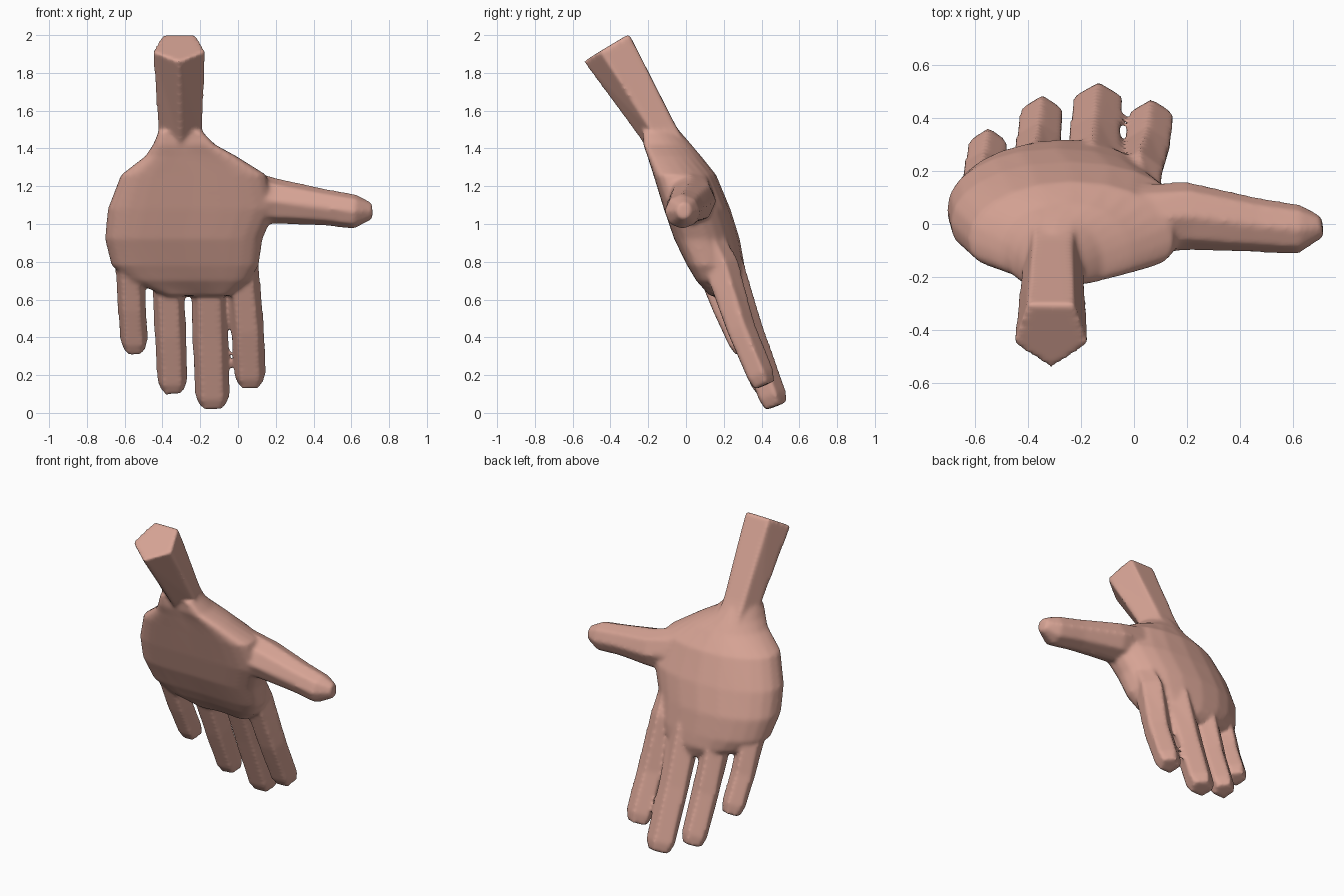
import bpy, bmesh, math
from mathutils import Vector

if "Cube" in bpy.data.objects:
    bpy.data.objects.remove(bpy.data.objects["Cube"])

skin = bpy.data.materials.new("skin")
skin.diffuse_color = (0.68, 0.37, 0.30, 1)
skin.use_nodes = True
skin.node_tree.nodes["Principled BSDF"].inputs["Base Color"].default_value = skin.diffuse_color

bm = bmesh.new()


def loft(rings):
    """Skin a list of equal-sized rings and cap both ends."""
    vs = [[bm.verts.new(p) for p in r] for r in rings]
    n = len(vs[0])
    faces = [bm.faces.new(vs[0]), bm.faces.new(vs[-1])]
    for a, b in zip(vs, vs[1:]):
        for i in range(n):
            j = (i + 1) % n
            faces.append(bm.faces.new((a[i], a[j], b[j], b[i])))
    bmesh.ops.recalc_face_normals(bm, faces=faces)


def tube(path, side, ridge, n=5):
    """path: (x, y, z, side radius, ridge radius); one corner points to ridge."""
    pts = [Vector(p[:3]) for p in path]
    side = Vector(side)
    rings = []
    for i, p in enumerate(path):
        t = (pts[min(i + 1, len(pts) - 1)] - pts[max(i - 1, 0)]).normalized()
        s = (side - t * side.dot(t)).normalized()
        r = s.cross(t)
        if r.dot(Vector(ridge)) < 0:
            r = -r
        ang = [math.pi / 2 + 2 * math.pi * k / n for k in range(n)]
        rings.append([pts[i] + s * p[3] * math.cos(a) + r * p[4] * math.sin(a) for a in ang])
    loft(rings)


# palm: z, x min, x max, y front, y back
palm = []
for z, x0, x1, y0, y1 in [(1.49, -0.42, -0.19, -0.22, -0.03),
                          (1.42, -0.45, -0.12, -0.22, 0.03),
                          (1.36, -0.49, -0.01, -0.20, 0.08),
                          (1.26, -0.62, 0.15, -0.17, 0.16),
                          (1.08, -0.69, 0.20, -0.115, 0.235),
                          (0.92, -0.705, 0.13, -0.06, 0.285),
                          (0.78, -0.67, 0.11, 0.01, 0.31),
                          (0.70, -0.58, 0.06, 0.06, 0.32),
                          (0.62, -0.38, -0.05, 0.14, 0.30)]:
    ring = []
    for k in range(24):
        c, s = math.cos(k * math.pi / 12), math.sin(k * math.pi / 12)
        u = math.copysign(abs(c) ** 0.8, c)
        v = math.copysign(abs(s) ** 0.8, s)
        ring.append(((x0 + x1) / 2 + u * (x1 - x0) / 2,
                     (y0 + y1) / 2 + v * (y1 - y0) / 2 - 0.06 * u * u, z))
    palm.append(ring)
loft(palm)

# fingers: knuckle, middle, last joint, width radius, depth radius
for k, m, e, w, d in [((-0.575, 0.12, 0.80), (-0.562, 0.205, 0.56), (-0.55, 0.285, 0.38), 0.083, 0.080),
                      ((-0.375, 0.19, 0.76), (-0.358, 0.305, 0.42), (-0.347, 0.405, 0.17), 0.092, 0.085),
                      ((-0.155, 0.21, 0.76), (-0.147, 0.33, 0.42), (-0.135, 0.452, 0.09), 0.105, 0.088),
                      ((0.02, 0.18, 0.78), (0.05, 0.285, 0.45), (0.063, 0.39, 0.20), 0.096, 0.085)]:
    k, m, e = map(Vector, (k, m, e))
    axis = (e - m).normalized()
    tip = e + axis * 0.06
    root = k + Vector((0.02, -0.09, 0.2))
    tube([(*root, w * 0.6, d * 0.9), (*k, w, d * 1.2), (*m, w, d),
          (*e, w * 0.96, d * 0.95), (*tip, w * 0.72, d * 0.75)],
         (1, 0, 0), (0, 1, 0))

# thumb
tube([(-0.20, 0.00, 1.18, 0.17, 0.14), (0.20, 0.03, 1.12, 0.122, 0.13),
      (0.45, -0.003, 1.09, 0.098, 0.105), (0.62, -0.02, 1.065, 0.093, 0.095),
      (0.71, -0.01, 1.07, 0.045, 0.04)], (0, 0, 1), (0, 1, 0), 8)

# wrist stump
tube([(-0.30, -0.03, 1.30, 0.13, 0.11), (-0.305, -0.138, 1.489, 0.124, 0.11),
      (-0.312, -0.41, 1.94, 0.148, 0.157)], (1, 0, 0), (0, -1, 0))

mesh = bpy.data.meshes.new("hand")
bm.to_mesh(mesh)
bm.free()
mesh.materials.append(skin)
hand = bpy.data.objects.new("hand", mesh)
bpy.context.collection.objects.link(hand)

# fuse the parts into one soft skin
fuse = hand.modifiers.new("fuse", 'REMESH')
fuse.mode = 'VOXEL'
fuse.voxel_size = 0.012
fuse.use_smooth_shade = True
soft = hand.modifiers.new("soften", 'SMOOTH')
soft.factor = 0.5
soft.iterations = 8
